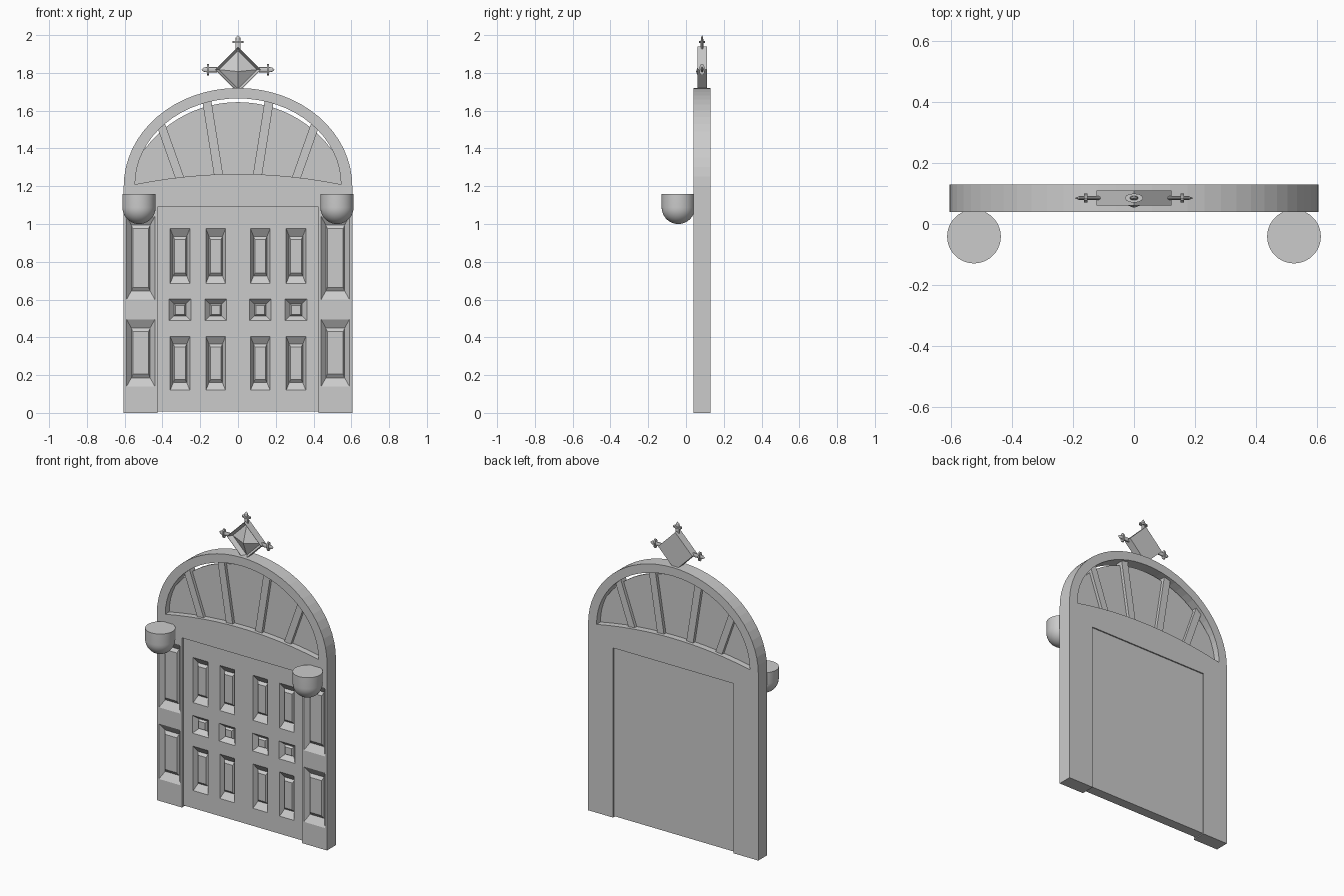
import bpy, bmesh, math
from mathutils import Matrix

if "Cube" in bpy.data.objects:
    bpy.data.objects.remove(bpy.data.objects["Cube"], do_unlink=True)

stone = bpy.data.materials.new("plain grey")
stone.use_nodes = True
GREY = (0.6, 0.6, 0.6, 1)
stone.diffuse_color = GREY
stone.node_tree.nodes["Principled BSDF"].inputs["Base Color"].default_value = GREY


def finish(name, bm):
    bmesh.ops.recalc_face_normals(bm, faces=bm.faces)
    mesh = bpy.data.meshes.new(name)
    bm.to_mesh(mesh)
    bm.free()
    mesh.materials.append(stone)
    obj = bpy.data.objects.new(name, mesh)
    bpy.context.collection.objects.link(obj)
    return obj


def ring(bm, pts, y):
    return [bm.verts.new((x, y, z)) for x, z in pts]


def edges_of(bm, verts):
    out = []
    for a, b in zip(verts, verts[1:] + verts[:1]):
        out.append(bm.edges.get((a, b)) or bm.edges.new((a, b)))
    return out


def bridge(bm, r0, r1):
    n = len(r0)
    for i in range(n):
        j = (i + 1) % n
        bm.faces.new((r0[i], r0[j], r1[j], r1[i]))


def slab(name, outline, y0, y1, holes=(), panels=()):
    """Flat slab with through holes and stepped panels sunk into the front.
    A panel is a list of (points, depth) rings."""
    bm = bmesh.new()
    front, back = [], []
    for loop in [outline, *holes]:
        f, b = ring(bm, loop, y0), ring(bm, loop, y1)
        bridge(bm, f, b)
        front += edges_of(bm, f)
        back += edges_of(bm, b)
    for panel in panels:
        rings = [ring(bm, pts, y0 + d) for pts, d in panel]
        front += edges_of(bm, rings[0])
        for r0, r1 in zip(rings, rings[1:]):
            bridge(bm, r0, r1)
        bm.faces.new(rings[-1])
    for e in (front, back):
        bmesh.ops.triangle_fill(bm, edges=e, use_beauty=True, use_dissolve=False)
    return finish(name, bm)


def rect(cx, cz, hw, hh):
    return [(cx - hw, cz - hh), (cx + hw, cz - hh), (cx + hw, cz + hh), (cx - hw, cz + hh)]


def panel(cx, z0, z1, width, dx, dz, bevel):
    """Sloped recess holding a raised bevelled field."""
    cz, hw, hh = (z0 + z1) / 2, width / 2, (z1 - z0) / 2
    return [(rect(cx, cz, hw, hh), 0),
            (rect(cx, cz, hw - dx, hh - dz), 0.028),
            (rect(cx, cz, hw - dx - 0.008, hh - dz - bevel), 0.014)]


def arc(rx, rz, cz, n=32):
    return [(rx * math.cos(math.pi * i / n), cz + rz * math.sin(math.pi * i / n))
            for i in range(n + 1)]


# Arched surround with pillar panels and fanlight opening
outline = [(-0.605, 0), (-0.427, 0), (-0.427, 1.09), (0.427, 1.09), (0.427, 0), (0.605, 0)]
outline += arc(0.605, 0.52, 1.2)
sill = [(-0.545 + 1.09 * i / 12, 1.265 - 0.055 * ((i - 6) / 6) ** 2) for i in range(1, 12)]
fan_hole = arc(0.545, 0.455, 1.21) + sill
pillar_panels = [panel(s * 0.515, z0, z1, 0.15, 0.025, 0.045, 0.02)
                 for s in (-1, 1) for z0, z1 in ((0.14, 0.495), (0.60, 1.04))]
slab("arched_surround", outline, 0.04, 0.13, [fan_hole], pillar_panels)

# Door leaf with three rows of panels
door_panels = []
for cx in (-0.307, -0.118, 0.118, 0.307):
    door_panels.append(panel(cx, 0.12, 0.405, 0.104, 0.016, 0.04, 0.016))
    door_panels.append(panel(cx, 0.488, 0.602, 0.114, 0.026, 0.026, 0.008))
    door_panels.append(panel(cx, 0.685, 0.975, 0.104, 0.016, 0.04, 0.016))
slab("door", rect(0, 0.549, 0.428, 0.542), 0.058, 0.122, panels=door_panels)

# Fanlight pane, slightly short of the arch at the top
R = 0.617
top = [(x, 1.645 - R + math.sqrt(R * R - x * x))
       for x in (0.545 - 1.09 * i / 24 for i in range(25))]
slab("fanlight_pane", [(-0.545, 1.19), (0.545, 1.19)] + top, 0.08, 0.09)

# Radiating glazing bars
for s in (-1, 1):
    side = "left" if s > 0 else "right"
    for label, xb, zb, xt, zt in (("inner", 0.1, 1.24, 0.168, 1.67),
                                  ("outer", 0.3, 1.22, 0.41, 1.53)):
        w = 0.024
        slab(f"{label}_bar_{side}",
             [(s * (xb - w), zb), (s * (xb + w), zb), (s * (xt + w), zt), (s * (xt - w), zt)],
             0.06, 0.11)


def lathe(name, profile, steps):
    """Spin a (radius, height) profile around z."""
    bm = bmesh.new()
    verts = [bm.verts.new((r, 0, z)) for r, z in profile]
    edges = [bm.edges.new(p) for p in zip(verts, verts[1:])]
    bmesh.ops.spin(bm, geom=verts + edges, axis=(0, 0, 1), cent=(0, 0, 0),
                   angle=math.tau, steps=steps, use_duplicate=False)
    bmesh.ops.remove_doubles(bm, verts=bm.verts, dist=0.0002)
    return finish(name, bm)


# Round-bottomed wall lamps
bowl = [(0.088 * math.sin(a), 1.088 - 0.088 * math.cos(a))
        for a in (math.pi / 2 * i / 10 for i in range(11))]
for s in (-1, 1):
    lamp = lathe("lamp_left" if s > 0 else "lamp_right", bowl + [(0.088, 1.16), (0, 1.16)], 40)
    lamp.location = (s * 0.524, -0.041, 0)
    bpy.ops.object.select_all(action="DESELECT")
    lamp.select_set(True)
    bpy.context.view_layer.objects.active = lamp
    bpy.ops.object.shade_smooth_by_angle(angle=math.radians(35))


# Diamond crest with a sunken rim and a faceted stud
ZC = 1.817


def diamond(r):
    return [(r, ZC), (0, ZC + r), (-r, ZC), (0, ZC - r)]


slab("crest_diamond", diamond(0.122), 0.06, 0.11,
     panels=[[(diamond(0.119), 0), (diamond(0.1), 0.03)]])
bm = bmesh.new()
base = ring(bm, diamond(0.1), 0.09)
tip = bm.verts.new((0, 0.053, ZC - 0.01))
for a, b in zip(base, base[1:] + base[:1]):
    bm.faces.new((a, b, tip))
bm.faces.new(base)
finish("crest_stud", bm)

# Flattened spindles on the three free corners
spindle = [(0, -0.01), (0.014, -0.01), (0.014, 0.033), (0.03, 0.033), (0.03, 0.043),
           (0.014, 0.043), (0.012, 0.06), (0, 0.074)]
for label, angle in (("top", 0), ("left", 90), ("right", -90)):
    obj = lathe("crest_spindle_" + label, spindle, 12)
    obj.data.transform(Matrix.Translation((0, 0.085, ZC))
                       @ Matrix.Rotation(math.radians(angle), 4, "Y")
                       @ Matrix.Diagonal((1, 0.5, 1, 1))
                       @ Matrix.Translation((0, 0, 0.109 if angle == 0 else 0.12)))
